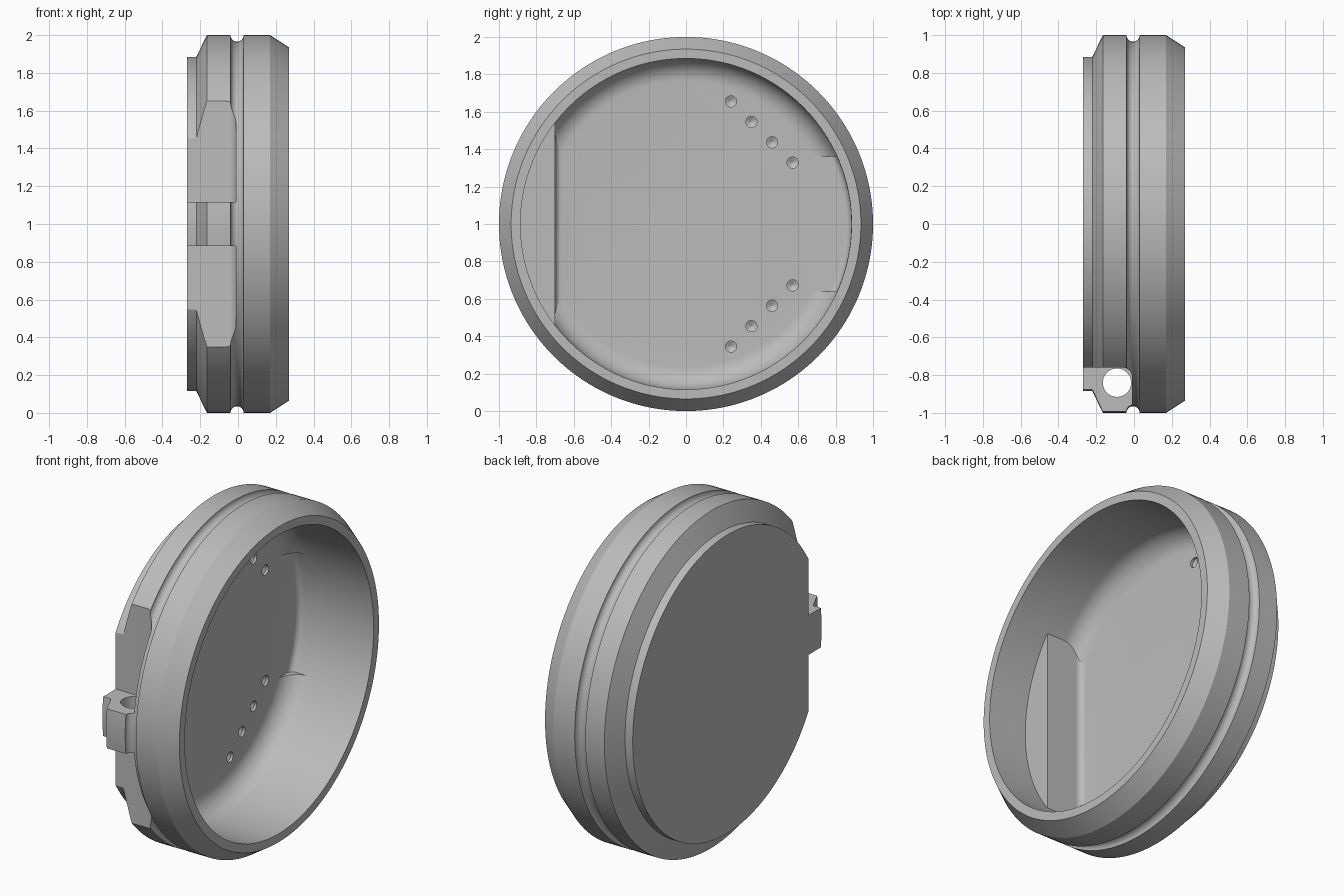
import bpy, bmesh
from math import sin, cos, pi, radians

if "Cube" in bpy.data.objects:
    bpy.data.objects.remove(bpy.data.objects["Cube"])

grey = bpy.data.materials.new("plain grey")
grey.use_nodes = True
grey.diffuse_color = (0.5, 0.5, 0.5, 1)
grey.node_tree.nodes["Principled BSDF"].inputs["Base Color"].default_value = (0.5, 0.5, 0.5, 1)


def loft(name, rings):
    """Closed solid through a list of equal rings, capped at both ends."""
    bm = bmesh.new()
    loops = [[bm.verts.new(p) for p in ring] for ring in rings]
    n = len(loops[0])
    for a, b in zip(loops, loops[1:]):
        for i in range(n):
            j = (i + 1) % n
            bm.faces.new((a[i], a[j], b[j], b[i]))
    bm.faces.new(loops[0][::-1])
    bm.faces.new(loops[-1])
    bmesh.ops.recalc_face_normals(bm, faces=bm.faces)
    mesh = bpy.data.meshes.new(name)
    bm.to_mesh(mesh)
    bm.free()
    mesh.materials.append(grey)
    ob = bpy.data.objects.new(name, mesh)
    bpy.context.collection.objects.link(ob)
    return ob


def turned(name, profile, y=0, z=1, n=160):
    """Solid of revolution about the x direction; profile is (x, radius)."""
    return loft(name, [[(x, y + r * cos(2 * pi * i / n), z + r * sin(2 * pi * i / n))
                        for i in range(n)] for x, r in profile])


def prism(name, outline, z0, z1):
    """Outline in x, y extruded along z."""
    return loft(name, [[(x, y, z) for x, y in outline] for z in (z0, z1)])


def arc(cx, cy, r, a0, a1, steps=12):
    return [(cx + r * cos(radians(a0 + (a1 - a0) * i / steps)),
             cy + r * sin(radians(a0 + (a1 - a0) * i / steps))) for i in range(steps + 1)]


def combine(target, tool, operation="DIFFERENCE"):
    mod = target.modifiers.new("cut", "BOOLEAN")
    mod.operation = operation
    mod.solver = "EXACT"
    mod.object = tool
    bpy.ops.object.select_all(action="DESELECT")
    bpy.context.view_layer.objects.active = target
    target.select_set(True)
    bpy.ops.object.modifier_apply(modifier=mod.name)
    bpy.data.objects.remove(tool)


# Outer body with stepped back, round groove and chamfered rim
BACK, RIM, FLOOR, BORE = -0.27, 0.27, -0.22, 0.885
groove = arc(-0.005, 1.0, 0.035, 180, 360)
case = turned("round_case", [(BACK, BORE), (-0.22, BORE), (-0.165, 1.0)] + groove
              + [(0.17, 1.0), (RIM, 0.935)])


# Cavity with a rounded floor edge
def cavity(name, bore, floor, fillet):
    edge = arc(floor + fillet, bore - fillet, fillet, 180, 90)
    return turned(name, edge + [(0.4, bore)])


hollow = cavity("hollow", BORE, FLOOR, 0.12)

# Straight inner wall and ledge behind the front pocket
ledge = prism("ledge", [(-0.4, -1.1), (0.02, -1.1), (0.02, -0.70)]
              + arc(-0.1805, -0.66, 0.04, 270, 180) + [(-0.4, -0.66)], -0.2, 2.2)
combine(hollow, ledge)
combine(case, hollow)

# Tighter floor corner on the side opposite the pocket
relief = cavity("relief", BORE - 0.001, FLOOR + 0.0005, 0.035)
combine(relief, prism("window", [(-0.5, 0.6), (0.1, 0.6), (0.1, 1.1), (-0.5, 1.1)],
                      0.64, 1.36), "INTERSECT")
combine(case, relief)

# Front pocket on both sides of the central lug
pocket = [(-0.4, -0.76)] + arc(-0.06, -0.81, 0.05, 90, 0) + [(-0.01, -1.1), (-0.4, -1.1)]
for z0, z1 in ((-0.2, 0.883), (1.117, 2.2)):
    combine(case, prism("pocket", pocket, z0, z1))

# Pin hole through the lug
combine(case, prism("pin_hole", arc(-0.09, -0.84, 0.075, 0, 352.5, 47), 0.8, 1.2))

# Two mirrored rows of small drilled dimples in the floor
for side in (-1, 1):
    for i in range(4):
        combine(case, turned("dimple", [(-0.25, 0.002), (-0.235, 0.03), (-0.2, 0.03)],
                             0.24 + 0.11 * i, 1 + side * (0.655 - 0.109 * i), 24))

bpy.ops.object.select_all(action="DESELECT")
bpy.context.view_layer.objects.active = case
case.select_set(True)
bpy.ops.object.shade_smooth_by_angle(angle=radians(20))
